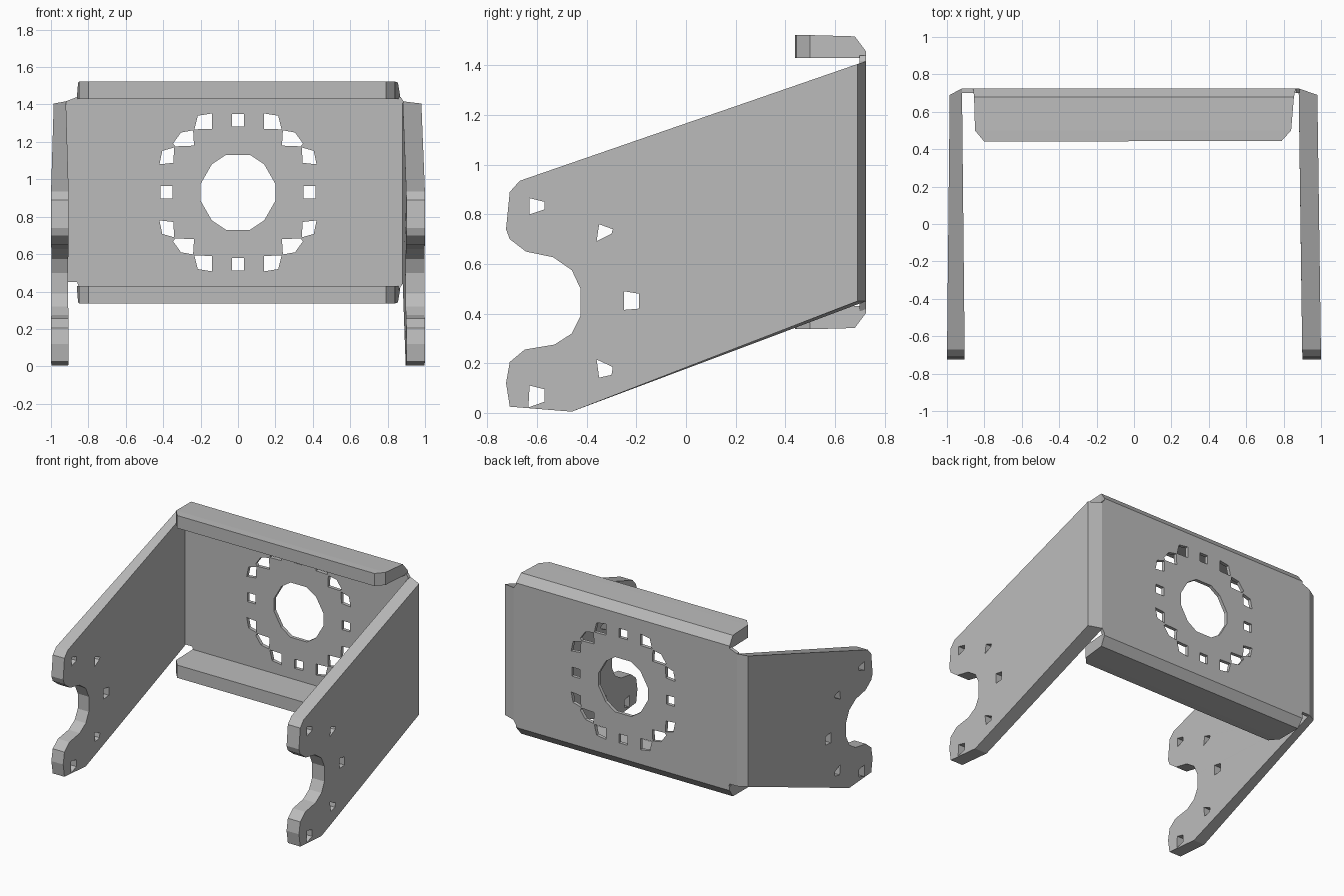
import bpy
import bmesh
from mathutils import Vector

cube = bpy.data.objects.get("Cube")
if cube:
    bpy.data.objects.remove(cube, do_unlink=True)

steel = bpy.data.materials.new("plain grey steel")
steel.use_nodes = True
grey = (0.5, 0.5, 0.5, 1)
steel.diffuse_color = grey
steel.node_tree.nodes["Principled BSDF"].inputs["Base Color"].default_value = grey


def sheet(name, outline, holes, place):
    """Flat sheet with holes; place(u, v, side) maps it to space, side is 0 or 1."""
    curve = bpy.data.curves.new(name, "CURVE")
    curve.dimensions = "2D"
    curve.fill_mode = "BOTH"
    curve.extrude = 0.5
    for loop in [outline] + holes:
        spline = curve.splines.new("POLY")
        spline.points.add(len(loop) - 1)
        for point, (u, v) in zip(spline.points, loop):
            point.co = (u, v, 0, 1)
        spline.use_cyclic_u = True
    temp = bpy.data.objects.new(name + " outline", curve)
    bpy.context.collection.objects.link(temp)
    graph = bpy.context.evaluated_depsgraph_get()
    mesh = bpy.data.meshes.new_from_object(temp.evaluated_get(graph))
    bpy.data.objects.remove(temp, do_unlink=True)

    bm = bmesh.new()
    bm.from_mesh(mesh)
    bmesh.ops.remove_doubles(bm, verts=bm.verts, dist=0.0005)
    for vert in bm.verts:
        vert.co = Vector(place(vert.co.x, vert.co.y, 1 if vert.co.z > 0 else 0))
    bmesh.ops.recalc_face_normals(bm, faces=bm.faces)
    for face in bm.faces:
        face.smooth = False
    bm.to_mesh(mesh)
    bm.free()
    mesh.name = name
    mesh.materials.clear()
    mesh.materials.append(steel)
    obj = bpy.data.objects.new(name, mesh)
    bpy.context.collection.objects.link(obj)
    return obj


# Side arms: forked front, sloping edges, chamfered bend at the back
arm_outline = [
    (-0.71, 0.025), (-0.46, 0.005), (0.69, 0.45), (0.69, 1.405),
    (-0.67, 0.935), (-0.71, 0.89), (-0.725, 0.74), (-0.71, 0.7),
    (-0.645, 0.65), (-0.535, 0.627), (-0.46, 0.575), (-0.425, 0.5),
    (-0.425, 0.39), (-0.46, 0.32), (-0.53, 0.275), (-0.65, 0.255),
    (-0.71, 0.205), (-0.725, 0.12)]
arm_holes = [
    [(-0.63, 0.865), (-0.57, 0.85), (-0.57, 0.82), (-0.63, 0.8)],
    [(-0.35, 0.76), (-0.295, 0.74), (-0.3, 0.722), (-0.36, 0.692)],
    [(-0.25, 0.49), (-0.19, 0.48), (-0.19, 0.42), (-0.25, 0.415)],
    [(-0.36, 0.215), (-0.295, 0.185), (-0.3, 0.153), (-0.35, 0.142)],
    [(-0.63, 0.11), (-0.57, 0.095), (-0.57, 0.045), (-0.635, 0.022)]]


def make_arm(name, side, outer_back, inner_front, inner_back):
    def place(y, z, outer):
        t = (y + 0.72) / 1.44
        if outer:
            return side * (1 + (outer_back - 1) * t), y, z
        x = inner_front + (inner_back - inner_front) * t
        if y > 0.6:
            y = 0.725
            z += 0.012 if z > 1 else 0.0
        return side * x, y, z
    sheet(name, arm_outline, arm_holes, place)


make_arm("left_arm", 1, 0.98, 0.9, 0.88)
make_arm("right_arm", -1, 0.985, 0.905, 0.92)

# Back plate with a round opening and a ring of small windows
centre = 0.93


def mirrored(loop, sx, sz):
    return [(x * sx, centre + z * sz) for x, z in loop]


quarter = [(0.2, 0.045), (0.14, 0.15), (0.065, 0.2)]
opening = (mirrored(quarter, 1, 1) + mirrored(quarter, -1, 1)[::-1]
           + mirrored(quarter, -1, -1) + mirrored(quarter, 1, -1)[::-1])
windows = [opening]
corner_windows = [
    [(0.14, 0.34), (0.233, 0.337), (0.215, 0.41), (0.14, 0.422)],
    [(0.235, 0.25), (0.335, 0.246), (0.347, 0.262), (0.305, 0.32), (0.24, 0.332)],
    [(0.345, 0.158), (0.42, 0.15), (0.405, 0.222), (0.342, 0.24)]]
for sx in (1, -1):
    for sz in (1, -1):
        windows += [mirrored(loop, sx, sz) for loop in corner_windows]
for cx, cz in ((0, 0.385), (0, -0.385), (0.382, 0), (-0.382, 0)):
    windows.append(mirrored([(cx + a * 0.033, cz + b * 0.033) for a, b in
                             ((-1, -1), (1, -1), (1, 1), (-1, 1))], 1, 1))

plate_outline = [(-0.92, 0.45), (-0.86, 0.45), (-0.85, 0.42), (0.86, 0.41),
                 (0.885, 0.45), (0.885, 1.417), (0.87, 1.44), (-0.86, 1.44),
                 (-0.92, 1.417)]
sheet("back_plate", plate_outline, windows,
      lambda x, z, back: (x, 0.725 if back else 0.7, z))

# Top and bottom flanges: clipped front corners, chamfered bend at the back
flange_outline = [(-0.8, 0.44), (0.79, 0.445), (0.84, 0.5), (0.855, 0.68),
                  (0.865, 0.725), (-0.86, 0.725), (-0.855, 0.68), (-0.85, 0.5)]


def make_flange(name, inner, outer):
    step = 1 if outer > inner else -1

    def place(x, y, out):
        if not out:
            return x, y, inner
        return x, y, outer - step * (0.065 if y > 0.7 else 0.005 if y > 0.6 else 0)
    sheet(name, flange_outline, [], place)


make_flange("top_flange", 1.43, 1.522)
make_flange("bottom_flange", 0.43, 0.337)
